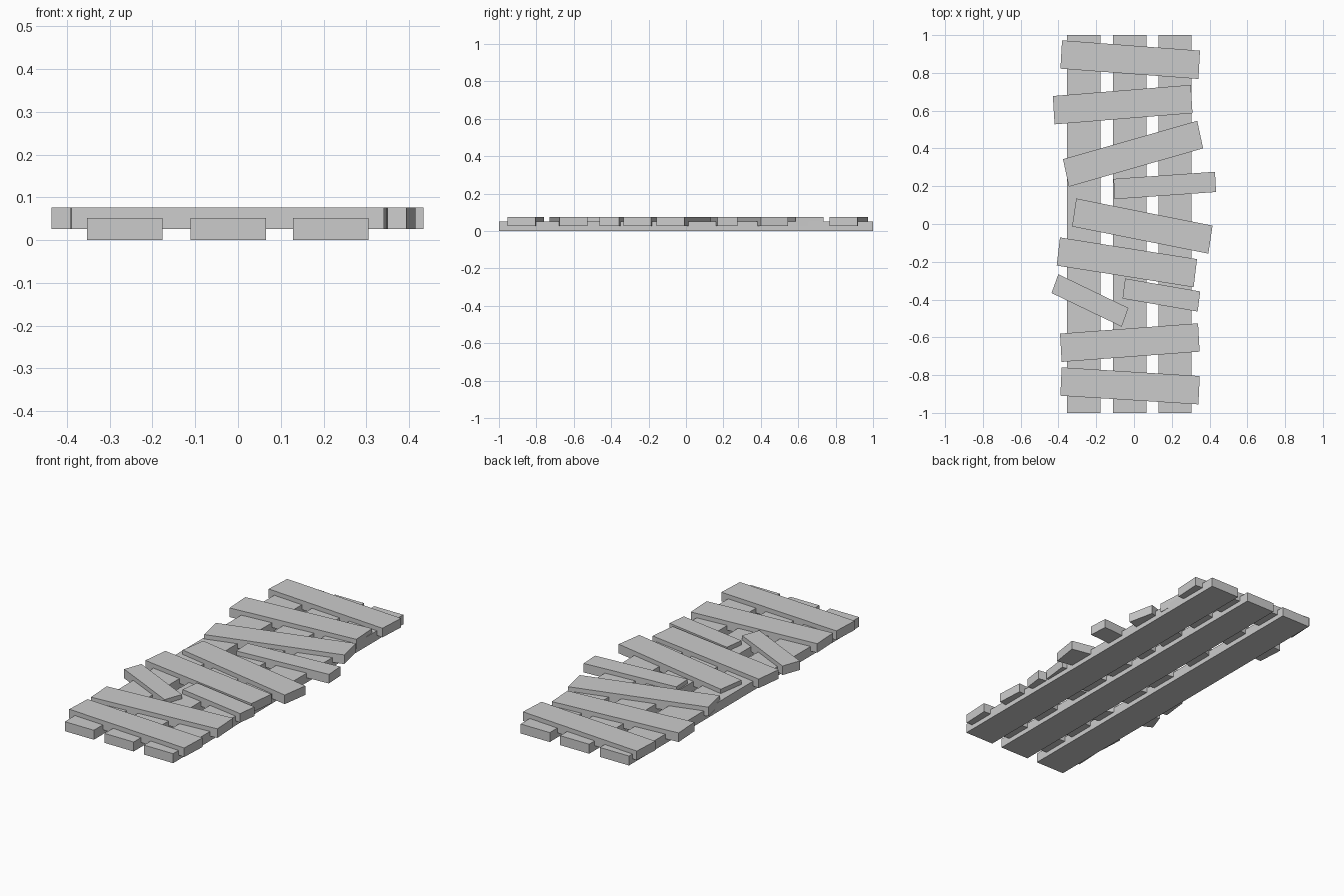
import bpy
from math import radians
from mathutils import Matrix, Vector

cube = bpy.data.objects.get("Cube")
if cube:
    bpy.data.objects.remove(cube, do_unlink=True)

# Single flat grey
grey = bpy.data.materials.new("plain_grey")
grey.use_nodes = True
colour = (0.6, 0.6, 0.6, 1)
grey.diffuse_color = colour
grey.node_tree.nodes["Principled BSDF"].inputs["Base Color"].default_value = colour


def board(name, centre, size, angle=0, stretch=1):
    """Box turned about z, then stretched along y, which skews it slightly."""
    bpy.ops.mesh.primitive_cube_add(size=1)
    ob = bpy.context.object
    ob.name = name
    ob.data.transform(Matrix.Diagonal((1, stretch, 1, 1))
                      @ Matrix.Rotation(radians(angle), 4, "Z")
                      @ Matrix.Diagonal((*size, 1)))
    ob.location = Vector(centre)
    ob.data.materials.append(grey)


# Three long beams underneath
for side, x in (("right", -0.265), ("middle", -0.023), ("left", 0.217)):
    board(f"{side}_beam", (x, 0, 0.026), (0.177, 2, 0.052))

# Crooked planks on top: x, y, angle, length, width
FULL, HALF, MID = (0.732, 0.13), (0.402, 0.093), (0.538, 0.093)
planks = [
    (-0.02, 0.87, -3.7, FULL),
    (-0.06, 0.632, 4, FULL),
    (-0.005, 0.372, 13.9, FULL),
    (0.163, 0.204, 3.5, MID),
    (0.044, -0.011, -9.8, FULL),
    (-0.038, -0.203, -7.8, FULL),
    (-0.233, -0.405, -22.6, HALF),
    (0.145, -0.376, -8.5, HALF),
    (-0.022, -0.628, 3.7, FULL),
    (-0.021, -0.857, -3.1, FULL),
]
for i, (x, y, angle, (length, width)) in enumerate(planks, 1):
    board(f"plank_{i}", (x, y, 0.051), (length, width, 0.05), angle, 1.155)
